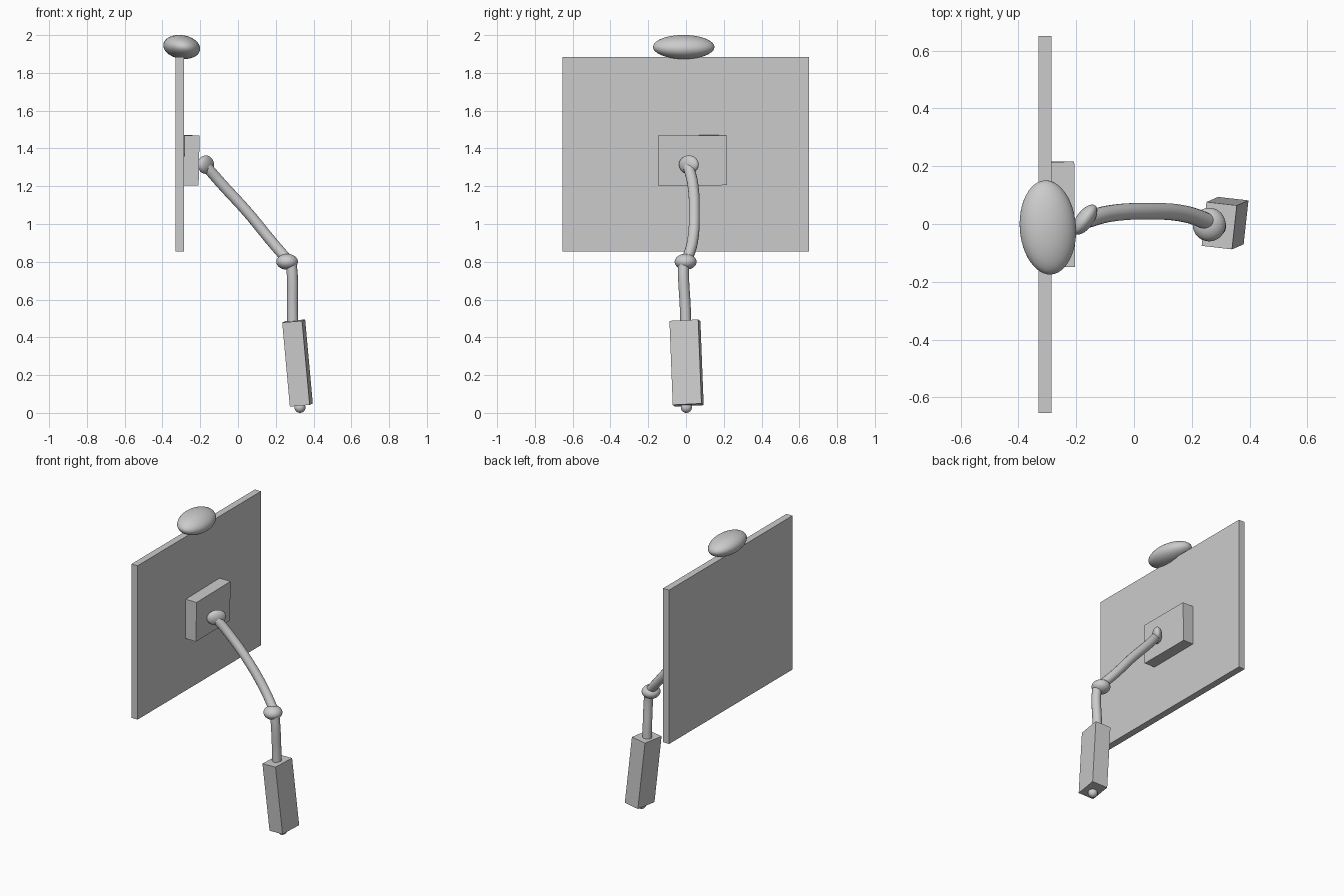
import bpy
from math import radians

if "Cube" in bpy.data.objects:
    bpy.data.objects.remove(bpy.data.objects["Cube"])


def box(name, centre, size, rot=(0, 0, 0)):
    bpy.ops.mesh.primitive_cube_add(size=1, location=centre,
                                    rotation=[radians(a) for a in rot])
    ob = bpy.context.object
    ob.name = name
    ob.scale = size
    return ob


def ellipsoid(name, centre, radii, rot=(0, 0, 0)):
    bpy.ops.mesh.primitive_uv_sphere_add(segments=48, ring_count=24, radius=1,
                                         location=centre,
                                         rotation=[radians(a) for a in rot])
    ob = bpy.context.object
    ob.name = name
    ob.scale = radii
    bpy.ops.object.shade_smooth()
    return ob


def tube(name, points, radius):
    cu = bpy.data.curves.new(name, 'CURVE')
    cu.dimensions = '3D'
    cu.bevel_depth = radius
    cu.bevel_resolution = 6
    cu.resolution_u = 10
    cu.use_fill_caps = True
    sp = cu.splines.new('BEZIER')
    sp.bezier_points.add(len(points) - 1)
    for bp, p in zip(sp.bezier_points, points):
        bp.co = p
        bp.handle_left_type = bp.handle_right_type = 'AUTO'
    ob = bpy.data.objects.new(name, cu)
    bpy.context.collection.objects.link(ob)
    bpy.ops.object.select_all(action='DESELECT')
    ob.select_set(True)
    bpy.context.view_layer.objects.active = ob
    bpy.ops.object.convert(target='MESH')
    bpy.ops.object.shade_smooth_by_angle(angle=radians(40))


# Backboard with its mounting block
box("board", (-0.308, -0.002, 1.37), (0.045, 1.305, 1.03))
box("mounting_block", (-0.247, 0.034, 1.337), (0.079, 0.364, 0.264), (0.3, 1, 0.5))

# Rounded cap on top of the board
ellipsoid("top_cap", (-0.298, -0.012, 1.937), (0.098, 0.163, 0.0625), (0, 9, 4))

# Upper arm and its shoulder joint
ellipsoid("shoulder_joint", (-0.17, 0.015, 1.314), (0.0606, 0.03, 0.049), (0, 0, 54))
tube("upper_arm", [(-0.165, 0.014, 1.302), (-0.09, 0.035, 1.216),
                   (0.05, 0.044, 1.063), (0.18, 0.034, 0.905),
                   (0.262, 0.006, 0.81)], 0.029)

# Elbow joint and lower arm
ellipsoid("elbow_joint", (0.26, -0.002, 0.8), (0.057, 0.058, 0.042))
tube("lower_arm", [(0.282, -0.013, 0.785), (0.288, -0.013, 0.72),
                   (0.289, -0.004, 0.56), (0.29, -0.001, 0.45)], 0.029)

# Handle block with a small foot ball
box("handle", (0.315, 0.003, 0.264), (0.106, 0.153, 0.447), (2.8, -4.9, -6.5))
ellipsoid("foot_ball", (0.328, 0.002, 0.029), (0.029, 0.029, 0.029))
